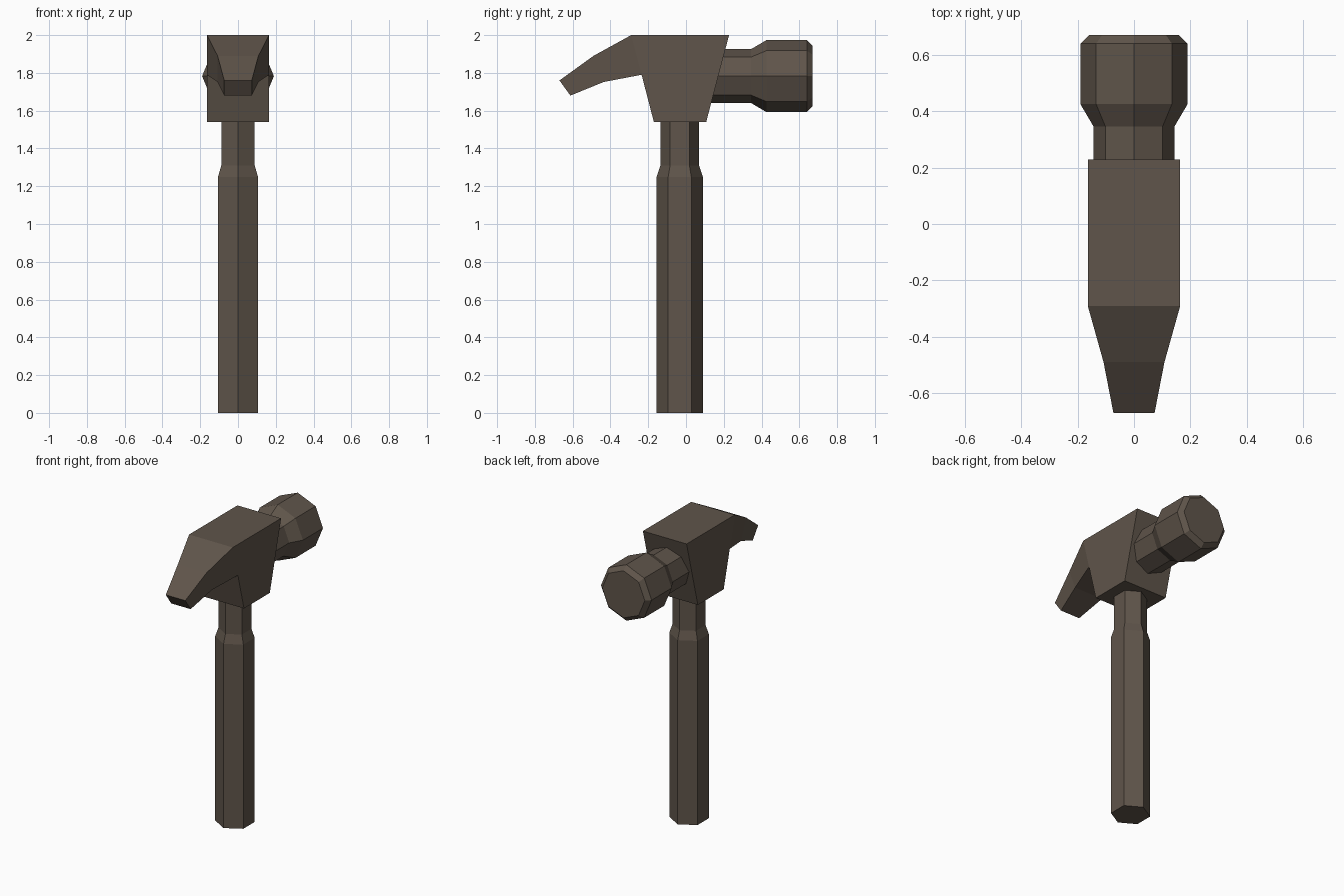
import bpy, bmesh, math

if "Cube" in bpy.data.objects:
    bpy.data.objects.remove(bpy.data.objects["Cube"])

iron = bpy.data.materials.new("dark brown iron")
iron.diffuse_color = (0.115, 0.09, 0.069, 1)
iron.use_nodes = True
iron.node_tree.nodes["Principled BSDF"].inputs["Base Color"].default_value = iron.diffuse_color


def loft(name, rings):
    """Skin a list of equal-sized vertex rings and cap both ends."""
    bm = bmesh.new()
    loops = [[bm.verts.new(p) for p in ring] for ring in rings]
    n = len(loops[0])
    for a, b in zip(loops, loops[1:]):
        for i in range(n):
            j = (i + 1) % n
            bm.faces.new((a[i], a[j], b[j], b[i]))
    bm.faces.new(loops[0])
    bm.faces.new(loops[-1])
    bmesh.ops.recalc_face_normals(bm, faces=bm.faces)
    mesh = bpy.data.meshes.new(name)
    bm.to_mesh(mesh)
    bm.free()
    mesh.materials.append(iron)
    obj = bpy.data.objects.new(name, mesh)
    bpy.context.collection.objects.link(obj)
    return obj


def circle(n, r):
    """Points of a regular polygon, with the first corner on the second axis."""
    return [(r * math.sin(2 * math.pi * i / n), r * math.cos(2 * math.pi * i / n))
            for i in range(n)]


# Hexagonal handle, narrowing to a neck below the head
loft("handle", [[(x, y - 0.033, z) for x, y in circle(6, r)]
                for z, r in [(0, 0.122), (1.25, 0.122), (1.31, 0.102), (1.56, 0.102)]])

# Octagonal striking face with a narrower neck
loft("striking_face", [[(x, y, z + 1.783) for x, z in circle(8, r)]
                       for y, r in [(0.1, 0.143), (0.345, 0.143), (0.425, 0.19),
                                    (0.64, 0.19), (0.67, 0.16)]])

# Head block: side profile extruded across x
profile = [(-0.17, 1.54), (0.107, 1.54), (0.228, 2.0), (-0.29, 2.0), (-0.235, 1.79)]
loft("head_block", [[(x, y, z) for y, z in profile] for x in (-0.164, 0.164)])

# Tapering claw: top edge point, bottom edge point, half width
sections = [((-0.29, 2.0), (-0.235, 1.79), 0.164),
            ((-0.49, 1.89), (-0.435, 1.752), 0.108),
            ((-0.67, 1.76), (-0.612, 1.68), 0.073)]
claw = loft("claw", [[(-w, *top), (w, *top), (w, *low), (-w, *low)]
                     for top, low, w in sections])

# Drop the claw's hidden cap where it meets the head block
bm = bmesh.new()
bm.from_mesh(claw.data)
inner = [f for f in bm.faces if f.calc_center_median().y > -0.28]
bmesh.ops.delete(bm, geom=inner, context='FACES_ONLY')
bm.to_mesh(claw.data)
bm.free()
